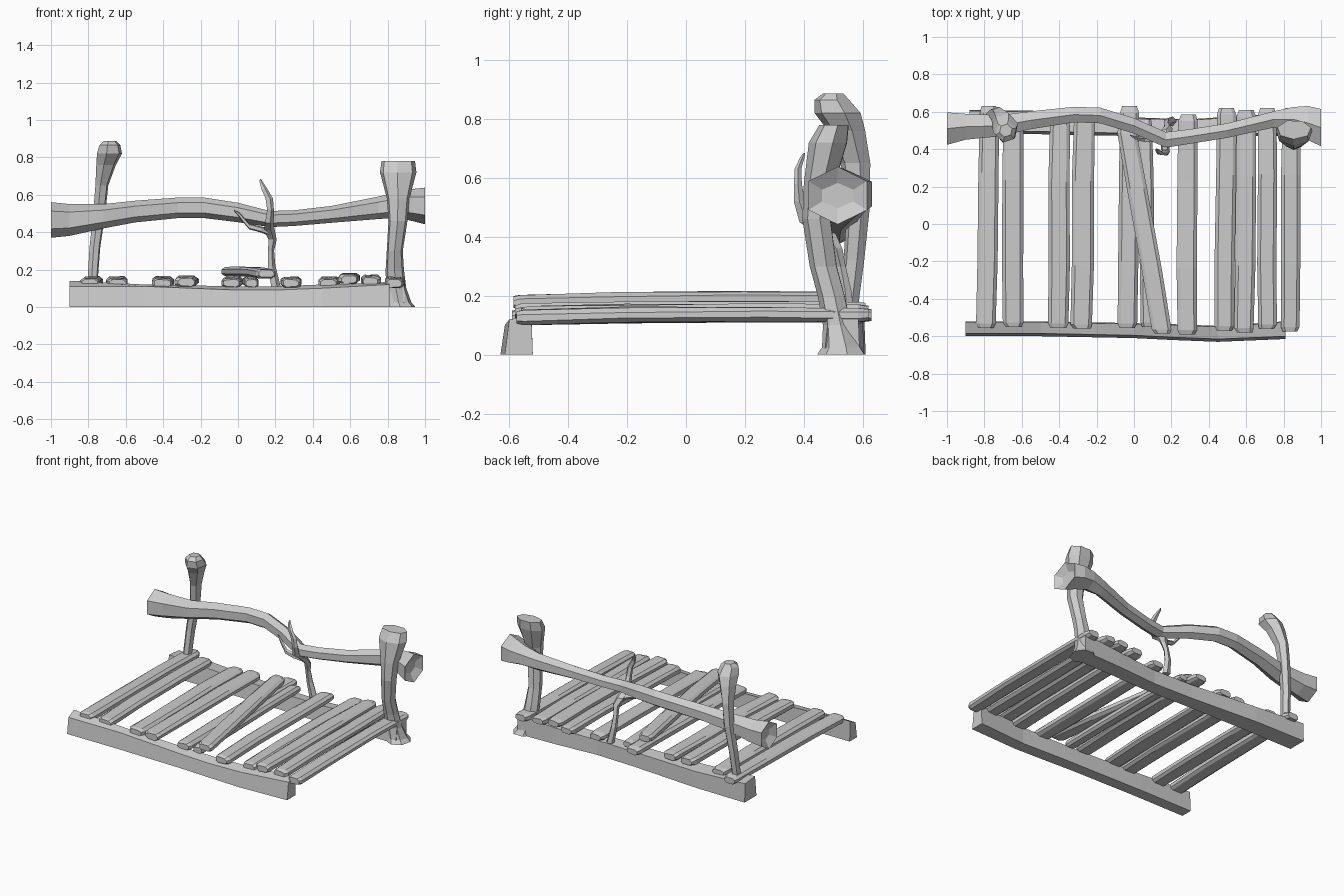
import bpy, bmesh, math, random
from mathutils import Vector

random.seed(4)


def loft(name, rings, inset=0.0):
    """Skin a list of equal-length vertex rings, cap both ends, optionally recess the caps."""
    bm = bmesh.new()
    vs = [[bm.verts.new(p) for p in r] for r in rings]
    n = len(vs[0])
    for a, b in zip(vs, vs[1:]):
        for i in range(n):
            j = (i + 1) % n
            bm.faces.new((a[i], a[j], b[j], b[i]))
    caps = [bm.faces.new(vs[0][::-1]), bm.faces.new(vs[-1])]
    bmesh.ops.recalc_face_normals(bm, faces=bm.faces)
    if inset:
        bmesh.ops.inset_individual(bm, faces=caps, thickness=inset)
        inward = [(c, c.normal * -0.03) for c in caps]
        for c, d in inward:
            bmesh.ops.translate(bm, verts=list(c.verts), vec=d)
    me = bpy.data.meshes.new(name)
    bm.to_mesh(me)
    bm.free()
    ob = bpy.data.objects.new(name, me)
    bpy.context.collection.objects.link(ob)
    return ob


def limb(name, stations, plane, sides=6, turn=0.0, inset=0.0):
    """Stations are (x, y, z, half_a, half_b); the section lies in plane 'xy' or 'yz'."""
    rings = []
    for x, y, z, a, b in stations:
        ring = []
        for k in range(sides):
            t = turn + k * math.tau / sides
            u, v = a * math.cos(t), b * math.sin(t)
            ring.append(Vector((x + u, y + v, z) if plane == 'xy' else (x, y + u, z + v)))
        rings.append(ring)
    return loft(name, rings, inset)


def beam(name, stations):
    """Stations are (x, y_front, y_back, top_front, top_back), standing on the ground."""
    loft(name, [[(x, y0, 0), (x, y1, 0), (x, y1 - 0.005, t1), (x, y0 + 0.015, t0)]
                for x, y0, y1, t0, t1 in stations])


# ground beams
beam("front_beam", [(-0.90, -0.60, -0.52, 0.11, 0.14), (-0.5, -0.60, -0.52, 0.11, 0.12),
                    (0.0, -0.61, -0.53, 0.09, 0.11), (0.2, -0.62, -0.535, 0.09, 0.11),
                    (0.45, -0.63, -0.545, 0.10, 0.12), (0.81, -0.615, -0.52, 0.12, 0.13)])
beam("back_beam", [(-0.88, 0.48, 0.61, 0.14, 0.13), (-0.5, 0.48, 0.605, 0.12, 0.11),
                   (0.0, 0.47, 0.57, 0.11, 0.10), (0.3, 0.46, 0.56, 0.11, 0.10),
                   (0.6, 0.47, 0.58, 0.12, 0.11), (0.89, 0.47, 0.59, 0.14, 0.13)])


def plank(name, xf, xb, y0, y1, w, zf, zb, h=0.05):
    """Rough board from front centre xf to back centre xb; zf and zb are mid heights."""
    rings = []
    for t, s in ((0, .78), (.02, 1), (.3, 1.03), (.7, 1.03), (.97, .98), (1, .75)):
        x = xf + (xb - xf) * t + random.uniform(-.004, .004)
        y = y0 + (y1 - y0) * t
        z = zf + (zb - zf) * t + 0.006 * math.sin(math.pi * t)
        a, b = w / 2 * s, h / 2 * s
        c = min(0.018, a * 0.4)
        prof = [(-a, -b * .5), (-a + c, -b), (a - c, -b), (a, -b * .5),
                (a, b * .4), (a - c, b), (-a + c, b), (-a, b * .5)]
        rings.append([(x + u, y, z + v + random.uniform(-.003, .003)) for u, v in prof])
    loft(name, rings)


# floor boards: front x, back x, front y, back y, width, lift
boards = [(-.79, -.775, -.555, .63, .105, 0), (-.647, -.645, -.55, .57, .11, 0),
          (-.405, -.395, -.555, .56, .11, 0), (-.28, -.268, -.56, .57, .115, .005),
          (-.033, -.025, -.555, .63, .105, 0), (.07, .06, -.55, .56, .075, 0),
          (.282, .29, -.59, .585, .105, 0), (.48, .495, -.57, .62, .105, 0),
          (.59, .598, -.58, .61, .105, .02), (.71, .715, -.56, .62, .10, .01),
          (.833, .845, -.575, .62, .10, 0)]
for i, (xf, xb, y0, y1, w, up) in enumerate(boards):
    plank(f"floor_board_{i + 1}", xf, xb, y0, y1, w, 0.127 + up, 0.135 + up)

# loose board lying across the floor
plank("loose_board", 0.155, -0.04, -0.585, 0.52, 0.105, 0.178, 0.188, 0.05)

# crooked log rail with recessed ends
limb("rail", [(-1.0, .51, .465, .10, .095), (-.90, .52, .465, .08, .085),
              (-.72, .525, .485, .065, .065), (-.55, .555, .51, .055, .058),
              (-.32, .585, .53, .048, .055), (-.18, .58, .53, .048, .055),
              (0.0, .525, .505, .048, .052), (.17, .45, .47, .048, .043),
              (.30, .468, .475, .045, .042), (.50, .50, .495, .045, .045),
              (.75, .56, .53, .05, .06), (.85, .56, .545, .075, .068),
              (.93, .54, .545, .105, .085), (1.0, .515, .54, .115, .098)],
     'yz', 6, math.pi / 2, inset=0.055)

# slim left post with a knobbly head
limb("left_post", [(-.78, .545, .10, .028, .032), (-.765, .57, .32, .030, .036),
                   (-.742, .585, .50, .034, .040), (-.728, .575, .65, .036, .052),
                   (-.705, .545, .76, .055, .065), (-.687, .515, .82, .070, .080),
                   (-.685, .495, .865, .058, .060), (-.685, .50, .887, .035, .035)],
     'xy', 6, 0.3)

# thick right post with a flared foot and top
limb("right_post", [(.87, .53, 0, .080, .085), (.86, .53, .025, .068, .068),
                    (.845, .515, .10, .056, .050), (.838, .495, .20, .050, .048),
                    (.838, .468, .30, .044, .048), (.855, .445, .46, .052, .050),
                    (.856, .455, .58, .062, .055), (.856, .485, .72, .100, .068),
                    (.856, .505, .78, .092, .052)], 'xy', 7, 0.2)

# twisted branch wrapping under the rail and hooking up in front of it
limb("branch", [(.20, .55, .11, .028, .026), (.178, .54, .22, .022, .022),
                (.175, .525, .30, .018, .018), (.183, .51, .36, .024, .022),
                (.165, .475, .41, .032, .035), (.165, .41, .45, .024, .026),
                (.172, .385, .52, .020, .020), (.165, .38, .58, .022, .014),
                (.140, .38, .63, .018, .012), (.122, .395, .67, .009, .008),
                (.120, .402, .685, .003, .003)], 'xy', 5)
limb("branch_fork", [(.17, .48, .40, .022, .022), (.12, .455, .415, .020, .017),
                     (.06, .45, .43, .016, .016), (.03, .455, .465, .012, .016),
                     (.005, .46, .495, .009, .012), (-.022, .475, .515, .003, .003)], 'yz', 5)
